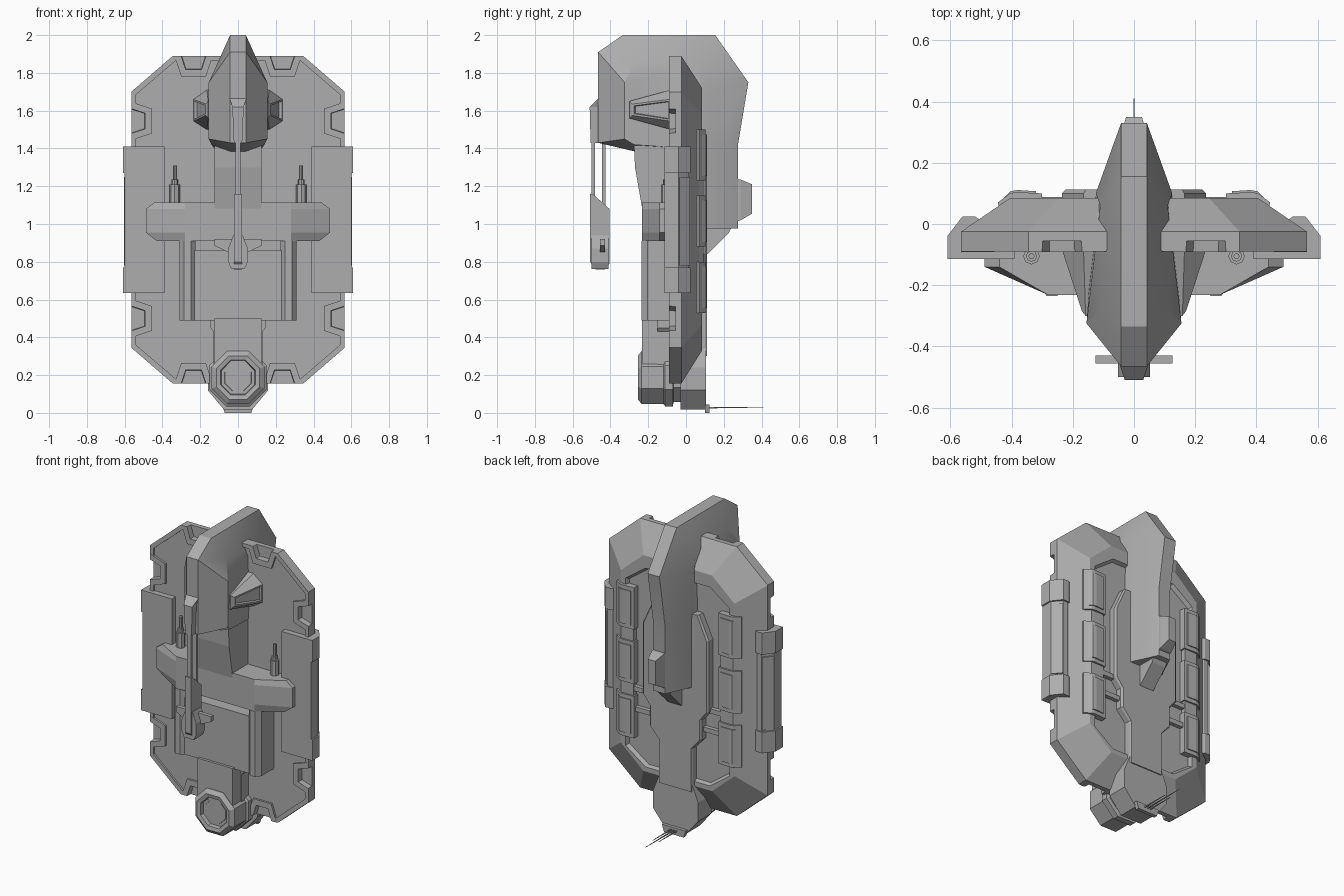
import bpy, bmesh, math
from mathutils import Vector

cube = bpy.data.objects.get("Cube")
if cube:
    bpy.data.objects.remove(cube, do_unlink=True)

GREY = (0.42, 0.42, 0.42, 1)
hull = bpy.data.materials.new("hull grey")
hull.use_nodes = True
hull.diffuse_color = GREY
hull.node_tree.nodes["Principled BSDF"].inputs["Base Color"].default_value = GREY


def finish(name, bm, mirror=False, smooth=0):
    bmesh.ops.recalc_face_normals(bm, faces=bm.faces)
    me = bpy.data.meshes.new(name)
    bm.to_mesh(me)
    bm.free()
    me.materials.append(hull)
    ob = bpy.data.objects.new(name, me)
    bpy.context.collection.objects.link(ob)
    if mirror:
        ob.modifiers.new("mirror", 'MIRROR')
    if smooth:
        bpy.ops.object.select_all(action='DESELECT')
        ob.select_set(True)
        bpy.context.view_layer.objects.active = ob
        bpy.ops.object.shade_smooth_by_angle(angle=math.radians(smooth))
    return ob


def add_loft(bm, rings):
    loops = [[bm.verts.new(p) for p in r] for r in rings]
    n = len(loops[0])
    for a, b in zip(loops, loops[1:]):
        for i in range(n):
            j = (i + 1) % n
            bm.faces.new((a[i], a[j], b[j], b[i]))
    return bm.faces.new(loops[0]), bm.faces.new(loops[-1])


def loft(name, rings, mirror=False, smooth=0):
    bm = bmesh.new()
    add_loft(bm, rings)
    return finish(name, bm, mirror, smooth)


def place(axis, u, v, w):
    return {'x': (w, u, v), 'y': (u, w, v), 'z': (u, v, w)}[axis]


def ring(axis, outline, w):
    return [place(axis, u, v, w) for u, v in outline]


def prism(name, axis, outline, a, b, mirror=False):
    return loft(name, [ring(axis, outline, a), ring(axis, outline, b)], mirror)


def rect(x0, x1, z0, z1):
    return [(x0, z0), (x1, z0), (x1, z1), (x0, z1)]


def box(name, x0, x1, y0, y1, z0, z1, mirror=False):
    return prism(name, 'y', rect(x0, x1, z0, z1), y0, y1, mirror)


def both(half):
    """Closed symmetric outline from its +x half."""
    return half + [(-u, v) for u, v in reversed(half)]


def octagon(hx, z0, z1, cx, cz):
    return both([(hx - cx, z0), (hx, z0 + cz), (hx, z1 - cz), (hx - cx, z1)])


# Main shield plate: rimmed front, sloped shoulders, sunken back
plate = loft("shield_plate", [
    ring('y', octagon(hx, z0, z1, cx, cz), y) for hx, z0, z1, cx, cz, y in [
        (.54, .18, 1.865, .21, .18, -.078), (.54, .18, 1.865, .21, .18, -.09),
        (.565, .155, 1.89, .22, .19, -.09), (.565, .155, 1.89, .22, .19, -.025),
        (.405, .33, 1.72, .16, .14, .085), (.37, .36, 1.64, .14, .1, .085),
        (.36, .37, 1.63, .14, .1, .062)]])

# Rim notches: raised trapezoid frames with a cut in the middle
def notch(w, depth):
    return [(-w, .02), (w, .02), (w * .97, 0), (w * .62, -depth), (-w * .62, -depth), (-w * .97, 0)]

spots = [(.235, 1.89, 0), (.565, 1.545, 90), (.565, .5, 90), (.235, .155, 180)]
frames, cuts = bmesh.new(), bmesh.new()
for x, z, turn in spots:
    for side in (1, -1):
        t = math.radians(turn)
        def at(pts):
            return [(side * (x + u * math.cos(t) + v * math.sin(t)),
                     z - u * math.sin(t) + v * math.cos(t)) for u, v in pts]
        frame = [(u, min(v, 0)) for u, v in notch(.105, .11)]
        add_loft(frames, [ring('y', at(frame[2:]), -.091), ring('y', at(frame[2:]), -.05)])
        add_loft(cuts, [ring('y', at(notch(.075, .08)), -.2), ring('y', at(notch(.065, .07)), -.055)])
frame_ob = finish("notch_frames", frames)
cut_ob = finish("notch_cutter", cuts)
cut_ob.hide_render = True
cut_ob.hide_set(True)
for ob in (plate, frame_ob):
    m = ob.modifiers.new("notches", 'BOOLEAN')
    m.operation, m.object, m.solver = 'DIFFERENCE', cut_ob, 'EXACT'

# Side armour: end caps around a slightly sunken middle
def armour(d):
    return [(.39, -.115), (.61 - d, -.115), (.61 - d, -.04), (.56 - d, .025 - d), (.52, .025 - d), (.39, -.06)]

prism("side_armour_middle", 'z', armour(.01), .75, 1.29, True)
for z0, z1 in ((.635, .77), (1.27, 1.41)):
    prism("side_armour_cap", 'z', armour(0), z0, z1, True)
prism("side_armour_panel", 'z', [(.603, -.035), (.557, .02), (.54, 0), (.58, -.04)], .78, 1.25, True)

# Head: keel outline swelling to wide cheeks, then mirrored
keel = [(-.465, 1.43), (-.465, 1.91), (-.335, 2), (.155, 2), (.33, 1.75), (.275, 1.42),
        (.275, .975), (0, .975), (0, 1.39), (-.275, 1.385)]
cheek = [(.155, -.325, 1.45), (.155, -.325, 1.75), (.105, -.27, 1.86), (.11, .06, 1.84), (.125, .1, 1.7),
         (.125, .1, 1.42), (.125, .1, .975), (.125, 0, .975), (.125, 0, 1.4), (.14, -.275, 1.42)]
loft("head", [ring('x', keel, 0), ring('x', keel, .042), cheek], True, 25)

# Head side windows: wedge pods with inset faces
bm = bmesh.new()
_, outer = add_loft(bm, [
    [(.1, -.3, 1.65), (.1, -.3, 1.56), (.1, -.08, 1.5), (.1, -.08, 1.71)],
    [(.158, -.3, 1.65), (.158, -.3, 1.56), (.165, -.08, 1.5), (.165, -.08, 1.71)],
    [(.17, -.285, 1.635), (.17, -.285, 1.575), (.235, -.085, 1.545), (.235, -.085, 1.66)]])
bmesh.ops.recalc_face_normals(bm, faces=bm.faces)
bmesh.ops.inset_individual(bm, faces=[outer], thickness=.014, depth=0)
bmesh.ops.inset_individual(bm, faces=[outer], thickness=.004, depth=-.015)
finish("side_window", bm, True)

# Neck, cross wing and lower body
prism("neck", 'x', [(-.275, 1.42), (-.27, 1.3), (-.235, 1.1), (-.2, .9), (0, .9), (0, 1.42)], -.125, .125)
loft("cross_wing", [ring('z', both([(.28, -.232), (xe, -.14), (xe, -.075)]), z)
                    for xe, z in ((.43, .91), (.488, .955), (.488, 1.08), (.44, 1.115))])
box("lower_body", -.235, .235, -.215, .05, .49, .86)
prism("lower_body_rail", 'z', [(.225, -.21), (.25, -.235), (.285, -.235), (.31, -.205), (.31, -.07), (.225, -.07)],
      .49, .91, True)
box("lower_neck", -.125, .125, -.232, .05, .25, .5)
prism("lower_neck_flange", 'y', [(.1, .25), (.13, .25), (.13, .43), (.145, .45), (.145, .5), (.1, .5)],
      -.15, -.05, True)

# Nozzle: stacked octagonal rings with a hollow front
def nozzle(name, steps, zc):
    k = math.tan(math.pi / 8)
    return loft(name, [ring('y', octagon(r, zc - r, zc + r, r * (1 - k), r * (1 - k)), y) for r, y in steps])

nozzle("nozzle", [(.088, -.225), (.092, -.25), (.115, -.255), (.14, -.235), (.14, -.115)], .187)
nozzle("nozzle_dish", [(.07, -.228), (.075, -.215)], .187)
nozzle("nozzle_collar", [(.125, -.13), (.152, -.11), (.152, -.07), (.13, -.065), (.13, -.03)], .187)
prism("tail_block", 'y', both([(.075, .018), (.16, .12), (.16, .24), (.12, .34)]), -.03, .105)
prism("tail_lip", 'y', both([(.07, 0), (.085, .045)]), .1, .125)
for x, tip in ((0, .41), (.02, .31), (-.02, .31)):
    loft("tail_needle", [[(x + r * u, y, .028 + r * v) for u, v in ((-1, -1), (1, -1), (1, 1), (-1, 1))]
                         for r, y in ((.004, .11), (.001, tip))])

# Back plate and spine fittings
back = both([(.12, .3), (.12, .58), (.185, .65), (.185, .78), (.235, .84), (.235, 1.3), (.165, 1.45)])
loft("back_plate", [ring('y', back, .03), ring('y', back, .1),
                    ring('y', [(u * .95, v) for u, v in back], .112)])
prism("spine_chin", 'x', [(.1, 1), (.25, 1), (.225, .95), (.115, .84), (.1, .85)], -.05, .05)
loft("spine_box", [[(s * w, y, z) for s, z in ((-1, z0), (1, z0), (1, z1), (-1, z1))]
                   for w, y, z0, z1 in ((.042, .26, 1.01, 1.24), (.042, .29, 1.02, 1.235), (.026, .35, 1.055, 1.21))])

# Back panels: three shoulder hatches per side on a carrier strip, with struts
shoulder = [(.3, .06), (.3, .1), (.385, .104), (.405, .1), (.445, .07), (.44, .05)]
for z0, z1 in ((.53, .8), (.88, 1.15), (1.23, 1.5)):
    prism("back_hatch", 'z', shoulder, z0, z1, True)
    prism("back_hatch_cover", 'z', [(.32, .1), (.32, .107), (.38, .111), (.403, .107), (.425, .085), (.4, .08)],
          z0 + .025, z1 - .025, True)
prism("hatch_carrier", 'z', [(.31, .06), (.31, .092), (.4, .092), (.43, .068), (.4, .05)], .55, 1.48, True)
for z in (.7, .83):
    box("back_strut", .17, .32, .055, .088, z, z + .03, True)

# Front boom hung under the nose
loft("boom_mount", [[(w * s, y, z) for s, y in ((-1, y0), (1, y0), (1, -.4), (-1, -.4))]
                    for w, y0, z in ((.022, -.505, 1.43), (.03, -.51, 1.62), (.045, -.465, 1.665))])
for y in (-.5, -.445):
    box("boom_rod", -.014, .014, y, y + .018, 1.08, 1.45)
boom = [(-.508, 1.16), (-.495, 1.16), (-.405, 1.08), (-.405, .79), (-.43, .76), (-.48, .76), (-.508, .8)]
prism("boom_blade", 'x', boom, -.022, .022)
loft("boom_foot", [[(w * s, y, z) for s, y in ((-1, -.5), (1, -.5), (1, -.41), (-1, -.41))]
                   for w, z in ((.035, .762), (.052, .8), (.052, .87), (.025, .94))])
prism("boom_fin", 'y', [(0, .84), (.05, .85), (.125, .885), (.125, .92), (0, .92)], -.455, -.43, True)

# Twin guns
def tube(name, x, y, radius, z0, z1):
    pts = [(x + radius * math.cos(a * math.pi / 4), y + radius * math.sin(a * math.pi / 4)) for a in range(8)]
    prism(name, 'z', pts, z0, z1, True)

tube("gun_base", .335, -.105, .027, 1.1, 1.21)
tube("gun_collar", .335, -.105, .018, 1.2, 1.235)
tube("gun_barrel", .335, -.105, .01, 1.23, 1.31)
